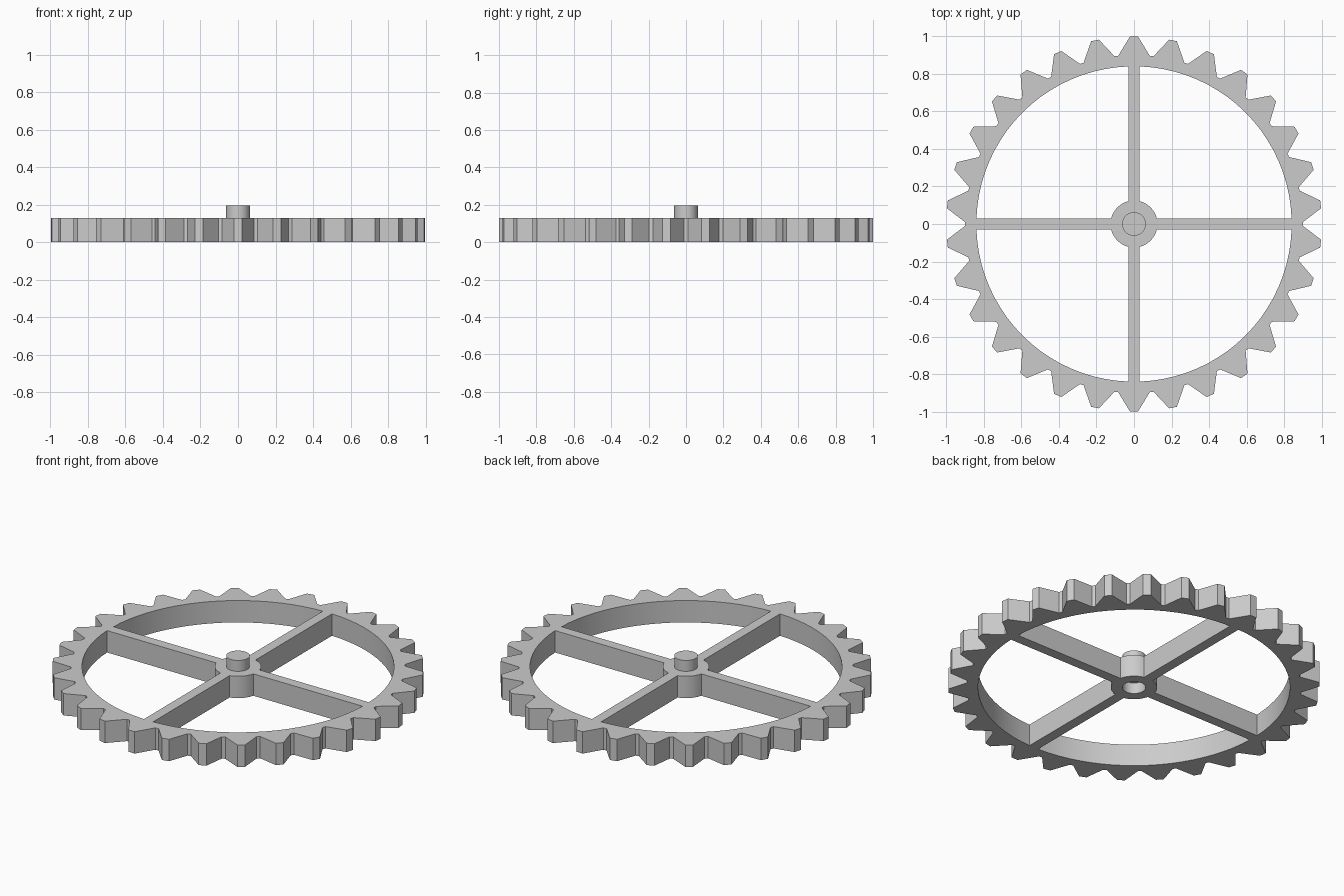
import bpy, bmesh, math
from math import asin, cos, sin, pi

cube = bpy.data.objects.get("Cube")
if cube:
    bpy.data.objects.remove(cube, do_unlink=True)

TEETH = 30
TIP, ROOT = 1.0, 0.9           # toothed edge radii
RIM_IN, HUB, BORE = 0.84, 0.125, 0.063
SPOKE = 0.03                   # half width of a spoke
THICK, AXLE_LOW, AXLE_TOP = 0.13, 0.065, 0.195

grey = bpy.data.materials.new("light grey")
grey.use_nodes = True
grey.diffuse_color = (0.6, 0.6, 0.6, 1)
grey.node_tree.nodes["Principled BSDF"].inputs["Base Color"].default_value = (0.6, 0.6, 0.6, 1)


def polar(r, a):
    return (r * cos(a), r * sin(a))


def arc(r, start, end, steps):
    return [polar(r, start + (end - start) * i / steps) for i in range(steps + 1)]


def finish(obj):
    obj.data.materials.clear()
    obj.data.materials.append(grey)
    bpy.ops.object.select_all(action='DESELECT')
    obj.select_set(True)
    bpy.context.view_layer.objects.active = obj
    bpy.ops.object.shade_smooth_by_angle(angle=math.radians(25))


# Toothed outline: a narrow flat tip and a narrower flat root per tooth
outline = []
for i in range(TEETH):
    mid = pi / 2 + 2 * pi * i / TEETH
    valley = mid + pi / TEETH
    tip, root = 0.021, 0.011
    outline += [polar(TIP, mid - tip), polar(TIP, mid + tip),
                polar(ROOT, valley - root), polar(ROOT, valley + root)]

# Four openings between the spokes, and the bore through the hub
loops = [outline, arc(BORE, 0, 2 * pi, 32)[:-1]]
for k in range(4):
    q = k * pi / 2
    a, b = asin(SPOKE / RIM_IN), asin(SPOKE / HUB)
    loops.append(arc(RIM_IN, q + a, q + pi / 2 - a, 20)
                 + arc(HUB, q + pi / 2 - b, q + b, 8))

# Fill the outline with its holes and give it thickness
curve = bpy.data.curves.new("wheel_profile", 'CURVE')
curve.dimensions = '2D'
curve.fill_mode = 'BOTH'
curve.extrude = THICK / 2
for loop in loops:
    spline = curve.splines.new('POLY')
    spline.points.add(len(loop) - 1)
    for point, (x, y) in zip(spline.points, loop):
        point.co = (x, y, 0, 1)
    spline.use_cyclic_u = True
profile = bpy.data.objects.new("wheel_profile", curve)
bpy.context.collection.objects.link(profile)
bpy.context.view_layer.update()
graph = bpy.context.evaluated_depsgraph_get()
mesh = bpy.data.meshes.new_from_object(profile.evaluated_get(graph))
bpy.data.objects.remove(profile, do_unlink=True)

# Weld the caps to the walls
bm = bmesh.new()
bm.from_mesh(mesh)
bmesh.ops.remove_doubles(bm, verts=bm.verts, dist=0.0001)
bmesh.ops.translate(bm, verts=bm.verts, vec=(0, 0, THICK / 2))
bmesh.ops.recalc_face_normals(bm, faces=bm.faces)
bm.to_mesh(mesh)
bm.free()
wheel = bpy.data.objects.new("gear_wheel", mesh)
bpy.context.collection.objects.link(wheel)
finish(wheel)

# Axle stub, sitting part way into the bore
bpy.ops.mesh.primitive_cylinder_add(vertices=32, radius=BORE, depth=AXLE_TOP - AXLE_LOW,
                                    location=(0, 0, (AXLE_TOP + AXLE_LOW) / 2))
axle = bpy.context.object
axle.name = "axle_stub"
finish(axle)
